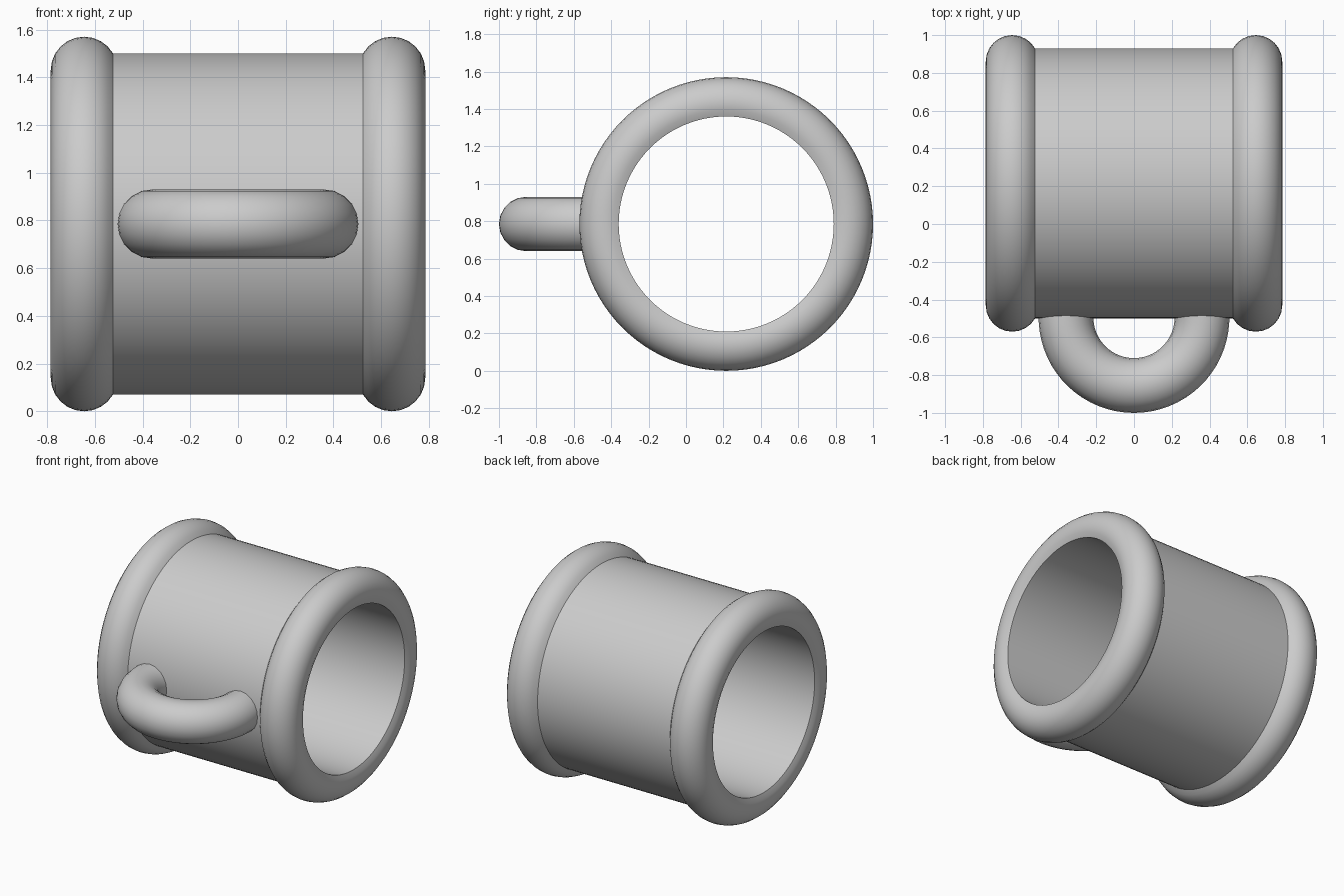
import bpy
import bmesh
from math import radians, cos, sin
from mathutils import Vector, Matrix

cube = bpy.data.objects.get("Cube")
if cube:
    bpy.data.objects.remove(cube, do_unlink=True)

AXIS_Y, AXIS_Z = 0.215, 0.785
RIM_CENTER, RIM_TUBE = 0.645, 0.14      # rim distance from middle, rim radius and tube
HANDLE_Y, HANDLE_RADIUS, HANDLE_TUBE = -0.495, 0.36, 0.145


def arc(cx, cy, radius, start, end, steps):
    """Points along an arc, angles in degrees."""
    angles = [radians(start + (end - start) * i / steps) for i in range(steps + 1)]
    return [(cx + radius * cos(a), cy + radius * sin(a)) for a in angles]


def sweep(name, profile, axis, start, end, steps, location):
    """Revolve a closed profile around an axis; cap it when the turn is partial."""
    full = end - start == 360
    bm = bmesh.new()
    rings = []
    for i in range(steps if full else steps + 1):
        turn = Matrix.Rotation(radians(start + (end - start) * i / steps), 3, axis)
        rings.append([bm.verts.new(turn @ Vector(p)) for p in profile])
    n = len(profile)
    for i in range(steps):
        a, b = rings[i], rings[(i + 1) % len(rings)]
        for j in range(n):
            k = (j + 1) % n
            bm.faces.new((a[j], a[k], b[k], b[j]))
    if not full:
        bm.faces.new(rings[0])
        bm.faces.new(rings[-1])
    bmesh.ops.recalc_face_normals(bm, faces=bm.faces)
    mesh = bpy.data.meshes.new(name)
    bm.to_mesh(mesh)
    bm.free()
    obj = bpy.data.objects.new(name, mesh)
    obj.location = location
    bpy.context.collection.objects.link(obj)
    bpy.ops.object.select_all(action='DESELECT')
    obj.select_set(True)
    bpy.context.view_layer.objects.active = obj
    bpy.ops.object.shade_smooth_by_angle(angle=radians(30))
    return obj


# Hollow barrel with a rounded rim at each end, open right through
right_end = arc(RIM_CENTER, RIM_CENTER, RIM_TUBE, 150, -30, 12)
left_end = [(-x, r) for x, r in reversed(right_end)]
body_profile = [(x, 0, r) for x, r in right_end + left_end]
sweep("barrel_with_rims", body_profile, 'X', 0, 360, 96, (0, AXIS_Y, AXIS_Z))

# Ring handle on the front, its ends sunk into the barrel wall
tube = arc(HANDLE_RADIUS, 0, HANDLE_TUBE, 0, 360, 20)[:-1]
handle_profile = [(x, 0, z) for x, z in tube]
sweep("handle", handle_profile, 'Z', -188, 8, 36, (0, HANDLE_Y, AXIS_Z))
